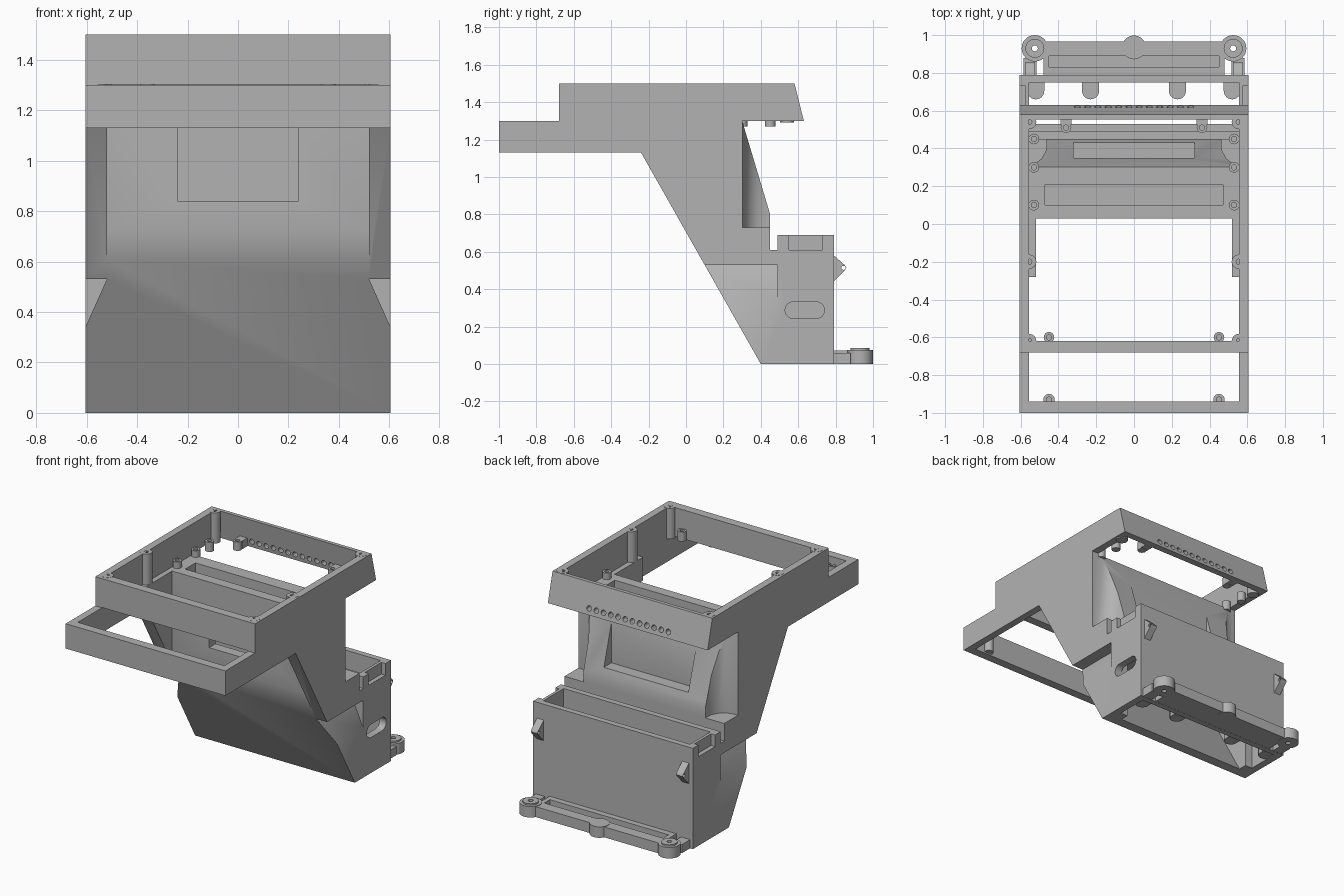
import bpy, bmesh, math

if "Cube" in bpy.data.objects:
    bpy.data.objects.remove(bpy.data.objects["Cube"], do_unlink=True)

grey = bpy.data.materials.new("plain grey")
grey.use_nodes = True
COLOUR = (0.45, 0.45, 0.45, 1)
grey.diffuse_color = COLOUR
for node in grey.node_tree.nodes:
    if node.type == "BSDF_PRINCIPLED":
        node.inputs["Base Color"].default_value = COLOUR


def prism(name, pts, axis, a, b):
    """Extrude a 2D outline along one axis from a to b."""
    def place(p, t):
        return {"x": (t, p[0], p[1]), "y": (p[0], t, p[1]), "z": (p[0], p[1], t)}[axis]
    bm = bmesh.new()
    lo = [bm.verts.new(place(p, a)) for p in pts]
    hi = [bm.verts.new(place(p, b)) for p in pts]
    bm.faces.new(lo)
    bm.faces.new(hi)
    n = len(pts)
    for i in range(n):
        j = (i + 1) % n
        bm.faces.new((lo[i], lo[j], hi[j], hi[i]))
    bmesh.ops.recalc_face_normals(bm, faces=bm.faces)
    mesh = bpy.data.meshes.new(name)
    bm.to_mesh(mesh)
    bm.free()
    mesh.materials.append(grey)
    ob = bpy.data.objects.new(name, mesh)
    bpy.context.collection.objects.link(ob)
    return ob


def rect(u0, u1, v0, v1):
    return [(u0, v0), (u1, v0), (u1, v1), (u0, v1)]


def circle(u, v, r, n=24):
    return [(u + r * math.cos(2 * math.pi * i / n), v + r * math.sin(2 * math.pi * i / n))
            for i in range(n)]


def activate(ob):
    bpy.ops.object.select_all(action="DESELECT")
    ob.select_set(True)
    bpy.context.view_layer.objects.active = ob


def cut(ob, pts, axis, a, b):
    """Subtract a prism from an object."""
    cutter = prism("cutter", pts, axis, a, b)
    cutter.hide_render = True
    mod = ob.modifiers.new("cut", "BOOLEAN")
    mod.operation = "DIFFERENCE"
    mod.solver = "EXACT"
    mod.object = cutter
    activate(ob)
    bpy.ops.object.modifier_apply(modifier=mod.name)
    bpy.data.objects.remove(cutter, do_unlink=True)


def smooth(ob):
    activate(ob)
    bpy.ops.object.shade_smooth_by_angle(angle=math.radians(30))


def boss(name, x, y, r, z0, z1, hole=0.014):
    ob = prism(name, circle(x, y, r), "z", z0, z1)
    if hole:
        cut(ob, circle(x, y, hole, 16), "z", z0 + 0.02, z1 + 0.1)
    smooth(ob)
    return ob


# Main housing silhouette, seen from the side
W = 0.605
IN = 0.555
body = prism("housing", [
    (-1, 1.13), (-1, 1.3), (-0.68, 1.3), (-0.68, 1.5), (0.58, 1.5), (0.63, 1.3),
    (0.3, 1.3), (0.45, 0.8), (0.45, 0.61), (0.49, 0.61), (0.49, 0.69),
    (0.79, 0.69), (0.79, 0), (0.4, 0), (-0.24, 1.13)], "x", -W, W)

# Upper frame opening
cut(body, [(-0.62, 1.29), (-0.62, 1.6), (0.54, 1.6), (0.585, 1.29)], "x", -IN, IN)
# Lower front frame opening, passing under the front bar
cut(body, [(-0.94, 1), (-0.94, 1.4), (-0.682, 1.4), (-0.682, 1.302),
           (-0.28, 1.302), (-0.28, 1)], "x", -IN, IN)
# Recess between the front cheeks
cut(body, [(-0.5, 0.6), (-0.5, 1.35), (0.03, 1.35), (0.03, 0.72), (0.057, 0.6)],
    "x", -0.52, 0.52)
# Slot down the column and the opening in its front wall
cut(body, rect(0.1, 0.21, 0.75, 1.4), "x", -0.47, 0.47)
cut(body, rect(-0.24, 0.24, 0.84, 1.13), "y", -0.05, 0.15)
# Rear window with a flat sill
cut(body, rect(0.35, 0.6, 0.86, 1.2), "x", -0.32, 0.32)
# Hollow lower body and open rear box
cut(body, [(0.527, -0.1), (0.153, 0.56), (0.54, 0.56), (0.54, -0.1)], "x", -0.5, 0.5)
cut(body, rect(0.53, 0.75, -0.1, 0.8), "x", -IN, IN)

for s in (-1, 1):
    # Scooped rear corners of the column
    cut(body, [(s * 0.46, 0.48), (s * 0.465, 0.39), (s * 0.49, 0.345), (s * 0.53, 0.315),
               (s * 0.57, 0.302), (s * 0.65, 0.3), (s * 0.65, 0.48)], "z", 0.73, 1.299)
    # Tapered side notches
    cut(body, [(s * 0.61, 0.329), (s * 0.52, 0.53), (s * 0.65, 0.53), (s * 0.65, 0.329)],
        "y", -0.2, 0.49)
    # Notches in the box rim
    cut(body, rect(0.55, 0.73, 0.61, 0.8), "x", *sorted((s * 0.575, s * 0.7)))

# Rounded port on the one side
port = [(0.635 + (0.06 if math.cos(t) > 0 else -0.06) + 0.045 * math.cos(t),
         0.288 + 0.045 * math.sin(t))
        for t in [(i + 0.5) * math.pi / 12 for i in range(24)]]
cut(body, port, "x", 0.5, 0.7)

# Row of vents in the rear wall of the frame
for i in range(12):
    cut(body, circle(-0.3 + 0.6 * i / 11, 1.34, 0.018, 12), "y", 0.5, 0.75)
smooth(body)

for s, side in ((1, "left"), (-1, "right")):
    # Screw posts of the upper frame
    for part, y in (("front", -0.62), ("middle", -0.2), ("rear", 0.54)):
        boss(f"{part}_screw_post_{side}", s * IN, y, 0.038, 1.291, 1.501)
    # Short standoffs on the column and frame walls
    for i, y in enumerate((0.1, 0.3, 0.45)):
        boss(f"standoff_{side}_{i + 1}", s * 0.53, y, 0.028, 1.27, 1.335)
    boss(f"rear_standoff_{side}", s * 0.36, 0.51, 0.028, 1.3, 1.36)
    prism(f"rear_standoff_arm_{side}", rect(s * 0.36 - 0.028, s * 0.36 + 0.028, 0.525, 0.59),
          "z", 1.302, 1.358)
    boss(f"front_standoff_{side}", s * 0.45, -0.6, 0.028, 1.305, 1.37)
    # Tabs in the lower front frame
    boss(f"front_tab_{side}", s * 0.45, -0.93, 0.03, 1.14, 1.25)
    # Rounded feet inside the bottom opening
    for part, x in (("inner", 0.23), ("outer", 0.52)):
        boss(f"{part}_foot_{side}", s * x, 0.705, 0.045, 0.005, 0.1, 0)
        prism(f"{part}_foot_web_{side}", rect(s * x - 0.045, s * x + 0.045, 0.705, 0.76),
              "z", 0.006, 0.099)
    # Triangular lugs on the rear wall
    lug = prism(f"rear_lug_{side}", [(0.78, 0.43), (0.78, 0.59), (0.848, 0.53),
                                     (0.858, 0.515), (0.848, 0.5)],
                "x", s * 0.55 - 0.025, s * 0.55 + 0.025)
    cut(lug, circle(0.842, 0.515, 0.011, 12), "x", s * 0.55 - 0.1, s * 0.55 + 0.1)
    # Round ends of the rear mounting foot
    end = boss(f"mount_end_{side}", s * 0.525, 0.93, 0.07, 0, 0.075, 0)
    cut(end, circle(s * 0.525, 0.93, 0.016, 16), "z", -0.1, 0.2)
    collar = boss(f"mount_collar_{side}", s * 0.525, 0.93, 0.05, 0.07, 0.085, 0)
    cut(collar, circle(s * 0.525, 0.93, 0.016, 16), "z", 0, 0.2)
    prism(f"mount_leg_{side}", rect(s * 0.55 - 0.035, s * 0.55 + 0.035, 0.78, 0.88),
          "z", 0.001, 0.06)

# Rear mounting foot with a long groove
foot = prism("mount_bar", rect(-0.48, 0.48, 0.78, 0.965), "z", 0.001, 0.072)
cut(foot, rect(-0.45, 0.45, 0.83, 0.89), "z", 0.03, 0.2)
boss("mount_middle", 0, 0.935, 0.063, 0, 0.075, 0)
